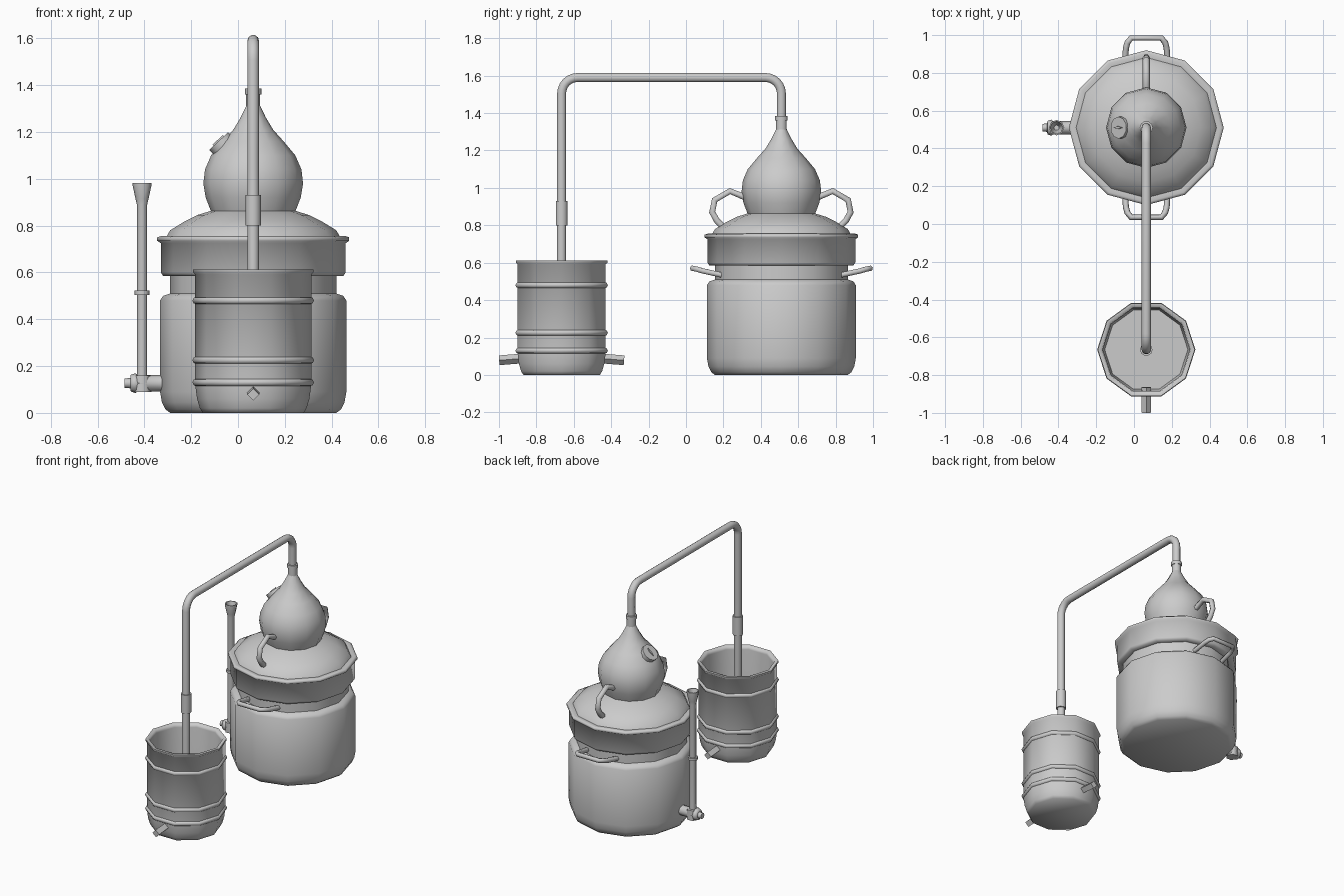
import bpy, bmesh, math
from mathutils import Vector

if "Cube" in bpy.data.objects:
    bpy.data.objects.remove(bpy.data.objects["Cube"], do_unlink=True)

metal = bpy.data.materials.new("grey_metal")
metal.use_nodes = True
metal.diffuse_color = (0.6, 0.6, 0.6, 1)
metal.node_tree.nodes["Principled BSDF"].inputs["Base Color"].default_value = metal.diffuse_color

X, POT_Y, TUB_Y = 0.065, 0.51, -0.665
POT, TUB = (X, POT_Y, 0), (X, TUB_Y, 0)
UP = (0, 0, 1)


def add(name, mesh, angle):
    mesh.materials.clear()
    mesh.materials.append(metal)
    for p in mesh.polygons:
        p.use_smooth = True
    mesh.set_sharp_from_angle(angle=math.radians(angle))
    obj = bpy.data.objects.new(name, mesh)
    bpy.context.collection.objects.link(obj)
    return obj


def lathe(name, profile, sides, origin, axis=UP, angle=70):
    """Revolve (radius, height) points around an axis."""
    bm = bmesh.new()
    rings = []
    for r, h in profile:
        rings.append([bm.verts.new((r * math.cos(math.tau * i / sides),
                                    r * math.sin(math.tau * i / sides), h))
                      for i in range(sides)])
    for a, b in zip(rings, rings[1:]):
        for i in range(sides):
            j = (i + 1) % sides
            bm.faces.new((a[i], a[j], b[j], b[i]))
    bmesh.ops.remove_doubles(bm, verts=bm.verts, dist=1e-5)
    bmesh.ops.recalc_face_normals(bm, faces=bm.faces)
    mesh = bpy.data.meshes.new(name)
    bm.to_mesh(mesh)
    bm.free()
    obj = add(name, mesh, angle)
    obj.location = origin
    obj.rotation_euler = Vector(axis).to_track_quat('Z', 'Y').to_euler()
    return obj


def drum(name, radius, low, high, sides, origin, axis=UP):
    return lathe(name, [(0, low), (radius, low), (radius, high), (0, high)], sides, origin, axis)


def tube(name, points, radius, resolution=2):
    """Round bar along a path."""
    cu = bpy.data.curves.new(name, 'CURVE')
    cu.dimensions = '3D'
    cu.bevel_depth, cu.bevel_resolution, cu.use_fill_caps = radius, resolution, True
    sp = cu.splines.new('POLY')
    sp.points.add(len(points) - 1)
    for p, co in zip(sp.points, points):
        p.co = (*co, 1)
    tmp = bpy.data.objects.new(name + "_path", cu)
    mesh = bpy.data.meshes.new_from_object(tmp)
    bpy.data.objects.remove(tmp)
    bpy.data.curves.remove(cu)
    return add(name, mesh, 65)


# Boiler: body, collar band and domed lid
lathe("boiler_body", [(0, 0), (0.355, 0), (0.375, 0.015), (0.39, 0.045), (0.398, 0.09), (0.398, 0.48),
                      (0.385, 0.5), (0.355, 0.51), (0.355, 0.6)], 12, POT)
lathe("boiler_collar", [(0.35, 0.585), (0.385, 0.585), (0.395, 0.6), (0.395, 0.725), (0.41, 0.735),
                        (0.41, 0.75), (0.395, 0.755), (0.365, 0.75)], 12, POT, angle=180)
lathe("boiler_lid", [(0.375, 0.745), (0.355, 0.78), (0.29, 0.82), (0.24, 0.845), (0.175, 0.865)], 12, POT)

# Bulbous head tapering to the neck
lathe("still_head", [(0.178, 0.855), (0.203, 0.92), (0.213, 0.98), (0.206, 1.04), (0.18, 1.1),
                     (0.13, 1.16), (0.085, 1.21), (0.055, 1.26), (0.028, 1.315)], 12, POT)
drum("neck_sleeve", 0.03, 1.29, 1.37, 10, POT)
drum("neck_collar", 0.035, 1.36, 1.385, 10, POT)

# Filler cap on the head, with a small grip ridge
cap_axis, cap_at = Vector((-0.68, 0, 0.73)), (-0.055, POT_Y, 1.132)
drum("filler_neck", 0.045, -0.03, 0.02, 10, cap_at, cap_axis)
drum("filler_cap", 0.058, 0.012, 0.04, 10, cap_at, cap_axis)
ridge = drum("filler_grip", 0.03, 0.038, 0.047, 4, cap_at, cap_axis)
ridge.scale = (0.25, 1, 1)

# Swan-neck pipe with rounded corners
bend, top = 0.085, 1.59
pipe = [(X, POT_Y, 1.3)]
for centre, start in ((POT_Y - bend, 0), (TUB_Y + bend, 90)):
    for k in range(7):
        a = math.radians(start + 15 * k)
        pipe.append((X, centre + bend * math.cos(a), top - bend + bend * math.sin(a)))
pipe.append((X, TUB_Y, 0.05))
tube("vapour_pipe", pipe, 0.025, 3)
drum("pipe_sleeve", 0.033, 0.8, 0.93, 10, TUB)

# Condenser tub with hoops
lathe("condenser_tub", [(0, 0), (0.215, 0), (0.228, 0.02), (0.24, 0.06), (0.248, 0.12), (0.248, 0.592),
                        (0.257, 0.6), (0.257, 0.613), (0.235, 0.613), (0.23, 0.59), (0.23, 0.1),
                        (0.22, 0.03), (0, 0.03)], 10, TUB, angle=80)
for z in (0.13, 0.225, 0.48):
    hoop = [(0.245, z - 0.015), (0.254, z - 0.012), (0.26, z), (0.254, z + 0.012), (0.245, z + 0.015)]
    lathe("tub_hoop", hoop, 10, TUB)

for side, word in ((-1, "front"), (1, "back")):
    # Square spouts of the tub
    drum("tub_spout_" + word, 0.026, 0.2, 0.335, 4, (X, TUB_Y, 0.105), (0, side, -0.08))
    # Carrying handle on the boiler neck
    half = [(0.115, 0.3, 0.53), (0.108, 0.42, 0.556), (0.1, 0.45, 0.565), (0.08, 0.475, 0.57)]
    path = [(X - w, POT_Y + side * d, z) for w, d, z in half]
    path += [(X + w, POT_Y + side * d, z) for w, d, z in reversed(half)]
    tube("boiler_handle_" + word, path, 0.016, 1)
    # Looped handle between lid and head
    loop = [(0.31, 0.79), (0.345, 0.825), (0.37, 0.87), (0.357, 0.935), (0.275, 0.983), (0.19, 0.948)]
    tube("lid_handle_" + word, [(X, POT_Y + side * d, z) for d, z in loop], 0.019, 1)

# Drain fitting and filling column beside the boiler
drain = (-0.41, POT_Y, 0.125)
lathe("drain_fitting", [(0, -0.1), (0.035, -0.1), (0.035, 0.02), (0.042, 0.03), (0.036, 0.05),
                        (0.022, 0.052), (0.02, 0.077), (0, 0.077)], 8, (-0.408, POT_Y, 0.127), (-1, 0, 0))
drum("drain_joint", 0.04, -0.035, 0.035, 6, drain)
lathe("filling_column", [(0, 0.13), (0.022, 0.13), (0.022, 0.89), (0.028, 0.915), (0.041, 0.975), (0.041, 0.982),
                         (0.034, 0.982), (0.014, 0.9), (0, 0.9)], 8, (-0.41, POT_Y, 0))
drum("column_collar", 0.032, 0.504, 0.522, 8, (-0.41, POT_Y, 0))
